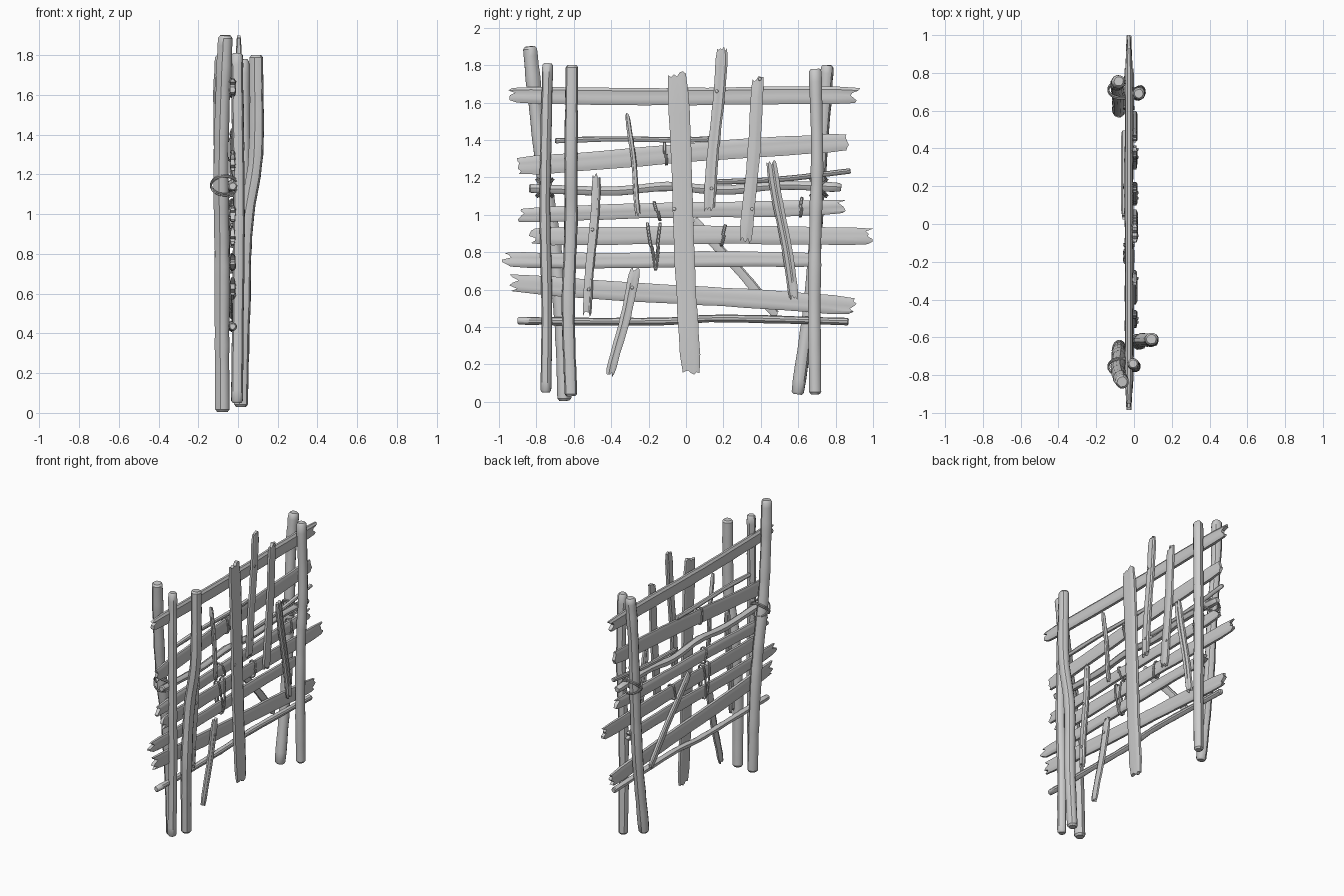
import bpy, bmesh, math, random
from mathutils import Vector

if "Cube" in bpy.data.objects:
    bpy.data.objects.remove(bpy.data.objects["Cube"])

random.seed(7)
X = Vector((1, 0, 0))


def finish(name, bm):
    bmesh.ops.recalc_face_normals(bm, faces=bm.faces)
    me = bpy.data.meshes.new(name)
    bm.to_mesh(me)
    bm.free()
    ob = bpy.data.objects.new(name, me)
    bpy.context.collection.objects.link(ob)
    return ob


def bridge(bm, rings, wrap=False):
    pairs = list(zip(rings, rings[1:])) + ([(rings[-1], rings[0])] if wrap else [])
    for a, b in pairs:
        n = len(a)
        for i in range(n):
            bm.faces.new((a[i], a[(i + 1) % n], b[(i + 1) % n], b[i]))


def smooth_path(pts, per):
    """Catmull-Rom samples through the points."""
    p = [Vector(q) for q in pts]
    p = [2 * p[0] - p[1]] + p + [2 * p[-1] - p[-2]]
    out = []
    for i in range(1, len(p) - 2):
        a, b, c, d = p[i - 1:i + 3]
        for k in range(per):
            t = k / per
            out.append(0.5 * (2 * b + (c - a) * t + (2 * a - 5 * b + 4 * c - d) * t * t
                              + (3 * b - a - 3 * c + d) * t ** 3))
    return out + [p[-2]]


def tube(name, path, r, sides=12, rough=0.06, ends=True):
    """Round branch or wire swept along a path, with bumpy radius and rounded ends."""
    bm = bmesh.new()
    rings, n = [], len(path)
    lobes = [random.uniform(-rough, rough) for _ in range(sides)]
    ref = None
    for i, c in enumerate(path):
        d = (path[min(i + 1, n - 1)] - path[max(i - 1, 0)]).normalized()
        if ref is None:
            ref = d.orthogonal()
        u = (ref - d * ref.dot(d)).normalized()
        ref, v = u, d.cross(u)
        k = 1 + random.uniform(-rough, rough)

        def ring(center, s):
            rings.append([bm.verts.new(center + (u * math.cos(a) + v * math.sin(a)) * r * s * (1 + lobes[j]))
                          for j in range(sides) for a in [2 * math.pi * j / sides]])
        if ends and i == 0:
            ring(c, 0.7)
            ring(c + d * r * 0.35, 0.97)
        elif ends and i == n - 1:
            ring(c - d * r * 0.35, 0.97)
            ring(c, 0.7)
        else:
            ring(c, k)
    bridge(bm, rings)
    bm.faces.new(rings[0][::-1])
    bm.faces.new(rings[-1])
    return finish(name, bm)


def board(name, a, b, width, thick=0.032, x=-0.027, rag=0.03, bow=0.004, taper=1.0):
    """Weathered board in the YZ plane from a to b (y, z), with splintered ends."""
    bm = bmesh.new()
    A, B = Vector((x, *a)), Vector((x, *b))
    d = (B - A).normalized()
    s = d.cross(X)
    L, cols, n = (B - A).length, 7, 16
    end0 = [random.uniform(0, rag) for _ in range(cols)]
    end1 = [random.uniform(0, rag) for _ in range(cols)]
    end0[random.randrange(cols)] = end1[random.randrange(cols)] = 0
    grain = [random.uniform(-0.0025, 0.0025) for _ in range(cols)]
    ph = random.uniform(0, 6)
    rings = []
    for i in range(n + 1):
        t = i / n
        w = width * (1 + random.uniform(-0.045, 0.045)) * (1 + (taper - 1) * t)
        if i in (0, n):
            w *= 0.86
        off = s * bow * math.sin(ph + t * 7)
        front, back = [], []
        for j in range(cols):
            q = j / (cols - 1) - 0.5
            pos = end0[j] + t * (L - end0[j] - end1[j])
            edge = 0.55 if j in (0, cols - 1) else 1.0
            h = (thick / 2 + grain[j]) * edge * (0.75 if i in (0, n) else 1)
            c = A + d * pos + s * q * w + off
            front.append(bm.verts.new(c + X * h))
            back.append(bm.verts.new(c - X * h))
        rings.append(front + back[::-1])
    bridge(bm, rings)
    for r in (rings[0], rings[-1]):
        for j in range(cols - 1):
            bm.faces.new((r[j], r[j + 1], r[-2 - j], r[-1 - j]))
    return finish(name, bm)


def wire(name, c, u, v, drift, turns=2, r=0.005, square=1.0):
    """Wire wound around a crossing: ellipse axes u and v, drifting as it turns."""
    c, u, v, drift = map(Vector, (c, u, v, drift))
    steps = 28 * turns
    f = lambda k: math.copysign(abs(k) ** square, k)
    path = []
    for i in range(steps + 1):
        a = 2 * math.pi * i / 28
        path.append(c + u * f(math.cos(a)) + v * f(math.sin(a)) + drift * (i / steps - 0.5))
    return tube(name, path, r, 6, 0.02, False)


# upright posts: radius, then x, y, z points
posts = {
    "left_outer_post": (0.031, [(-.005, -.74, 1.81), (0, -.75, 1.4), (.005, -.755, 1.0), (0, -.745, .5), (-.005, -.75, .05)]),
    "left_inner_post": (0.036, [(.092, -.61, 1.8), (.09, -.615, 1.3), (.04, -.615, .95), (.025, -.63, .5), (.015, -.615, .03)]),
    "left_back_post": (0.038, [(-.063, -.835, 1.9), (-.078, -.8, 1.55), (-.085, -.76, 1.2), (-.08, -.70, .8), (-.08, -.665, .4), (-.078, -.65, .005)]),
    "right_front_post": (0.034, [(.025, .69, 1.78), (.03, .70, 1.3), (.02, .69, .9), (.018, .685, .5), (.02, .69, .04)]),
    "right_back_post": (0.035, [(-.08, .755, 1.8), (-.09, .735, 1.5), (-.083, .705, 1.1), (-.08, .67, .6), (-.078, .595, .04)]),
}
for name, (r, pts) in posts.items():
    tube(name, smooth_path(pts, 7), r)

# horizontal split planks
for i, (a, b, w, rag) in enumerate([
        ((-.95, 1.635), (.93, 1.635), .093, .05),
        ((-.90, 1.262), (.87, 1.392), .10, .02),
        ((-.90, 1.0), (.86, 1.045), .082, .05),
        ((-.84, .89), (1.0, .888), .095, .04),
        ((-.985, .758), (.72, .76), .082, .05),
        ((-.945, .635), (.91, .51), .10, .05)]):
    board(f"cross_plank_{i + 1}", a, b, w, rag=rag)

# horizontal thin branches
branches = {
    "upper_twig": (.015, [(-.02, -.70, 1.395), (-.022, -.4, 1.405), (-.022, -.05, 1.40), (-.028, .15, 1.405)]),
    "middle_branch": (.024, [(-.027, -.84, 1.14), (-.025, -.4, 1.125), (-.025, -.1, 1.15), (-.03, .2, 1.13), (-.025, .5, 1.155), (-.027, .83, 1.145)]),
    "short_twig": (.015, [(-.02, .15, 1.175), (-.025, .5, 1.19), (-.03, .88, 1.235)]),
    "lower_branch": (.021, [(-.027, -.9, .435), (-.025, -.5, .43), (-.03, -.1, .432), (-.025, .2, .447), (-.027, .87, .43)]),
}
for name, (r, pts) in branches.items():
    tube(name, smooth_path(pts, 6), r, 10, 0.08)

# upright boards nailed on the front side
for i, (a, b, w, t, taper) in enumerate([
        ((-.05, 1.765), (.025, .145), .112, .032, .95),
        ((.195, 1.9), (.122, 1.015), .062, .024, 1.0),
        ((.39, 1.74), (.322, .85), .066, .026, 1.05),
        ((.455, 1.29), (.582, .545), .058, .024, .95),
        ((-.31, 1.545), (-.252, .99), .027, .022, 1.1),
        ((-.475, 1.22), (-.53, .455), .048, .024, 1.0),
        ((-.262, .72), (-.405, .135), .062, .026, .8)]):
    board(f"upright_board_{i + 1}", a, b, w, t, .004, rag=.03, taper=taper)

# diagonal brace on the back side
board("back_brace", (.04, .98), (.49, .46), .05, .024, -.054, rag=.02)

# wire bindings on the back posts
for side, y in (("left", -.755), ("right", .71)):
    for k in (-1, 1):
        wire(f"{side}_post_wire_{'upper' if k > 0 else 'lower'}", (-.068, y, 1.145),
             (.068, 0, 0), (0, .045, .045 * k), (0, .015, -.015 * k), 2)

# wire loops around the planks
for i, (y, z, h, lean) in enumerate([(-.185, .83, .125, -.02), (-.15, .83, .125, .014),
                                     (-.155, 1.02, .05, .014), (.2, .89, .055, -.012),
                                     (.615, 1.04, .052, -.006), (-.11, 1.325, .058, .003)]):
    wire(f"plank_wire_{i + 1}", (-.027, y, z), (.026, 0, 0), (0, lean * -1 if i > 1 else lean * 1, h),
         (0, .014, 0), 2, .0045, .55)

# nail heads
for i, (y, z) in enumerate([(.165, 1.66), (.137, 1.14), (-.062, 1.03), (.353, 1.03), (-.5, .92),
                            (-.288, .61), (.395, 1.725), (-.52, .6)]):
    bm = bmesh.new()
    bmesh.ops.create_uvsphere(bm, u_segments=10, v_segments=6, radius=.009)
    ob = finish(f"nail_{i + 1}", bm)
    ob.scale = (.6, 1, 1)
    ob.location = (.019, y, z)

# smooth shading with crisp edges
for ob in bpy.data.objects:
    ob.select_set(True)
    bpy.context.view_layer.objects.active = ob
bpy.ops.object.shade_smooth_by_angle(angle=math.radians(35))
